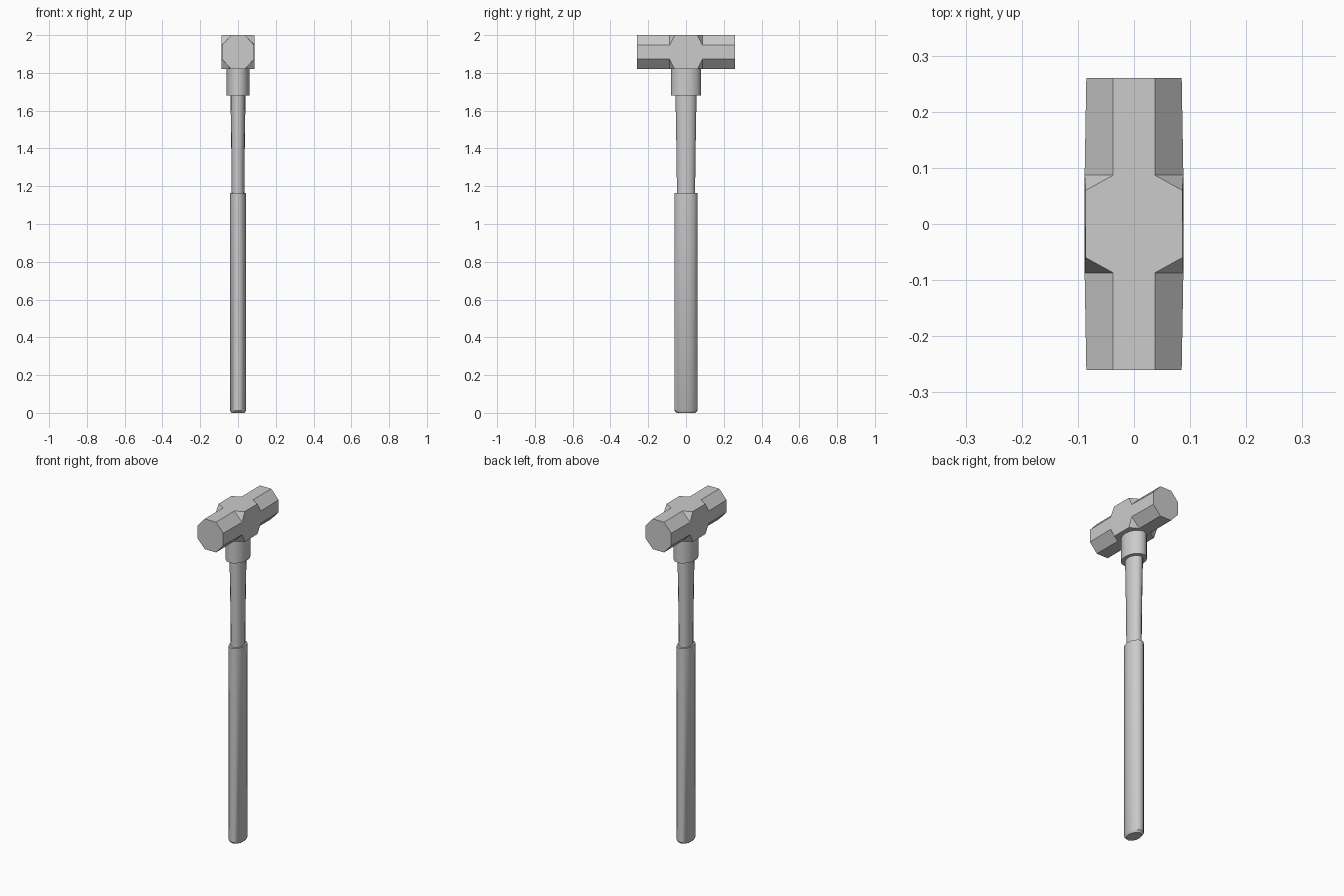
import bpy, bmesh
from math import cos, sin, tau, radians

if "Cube" in bpy.data.objects:
    bpy.data.objects.remove(bpy.data.objects["Cube"])

grey = bpy.data.materials.new("light grey")
grey.use_nodes = True
grey.diffuse_color = (0.6, 0.6, 0.6, 1)
grey.node_tree.nodes["Principled BSDF"].inputs["Base Color"].default_value = (0.6, 0.6, 0.6, 1)


def finish(bm, name, smooth=False):
    bmesh.ops.recalc_face_normals(bm, faces=bm.faces)
    mesh = bpy.data.meshes.new(name)
    bm.to_mesh(mesh)
    bm.free()
    mesh.materials.append(grey)
    obj = bpy.data.objects.new(name, mesh)
    bpy.context.collection.objects.link(obj)
    if smooth:
        bpy.ops.object.select_all(action='DESELECT')
        obj.select_set(True)
        bpy.context.view_layer.objects.active = obj
        bpy.ops.object.shade_smooth_by_angle(angle=radians(40))
    return obj


def oval_loft(name, sections, sides=16):
    """Stack of oval rings given as (z, half width, half depth)."""
    bm = bmesh.new()
    rings = []
    for z, rx, ry in sections:
        rings.append([bm.verts.new((rx * cos(tau * i / sides), ry * sin(tau * i / sides), z))
                      for i in range(sides)])
    for a, b in zip(rings, rings[1:]):
        for i in range(sides):
            j = (i + 1) % sides
            bm.faces.new((a[i], a[j], b[j], b[i]))
    bm.faces.new(rings[0])
    bm.faces.new(rings[-1])
    return finish(bm, name, smooth=True)


# Handle: grip with a softened butt, tapered neck, collar under the head
oval_loft("grip", [(0, 0.034, 0.05), (0.012, 0.043, 0.062), (1.165, 0.043, 0.062)])
oval_loft("neck", [(1.15, 0.034, 0.048), (1.35, 0.035, 0.05), (1.69, 0.04, 0.056)])
oval_loft("collar", [(1.68, 0.06, 0.08), (1.84, 0.06, 0.08)])

# Head: octagonal ends running into a square-cornered middle
CENTRE, HALF, FLAT = 1.91, 0.09, 0.037
SHOULDER, CORNER = 0.087, 0.06
bm = bmesh.new()


def octagon(y, width):
    quarter = [(width, FLAT), (FLAT, HALF)]
    pts = quarter + [(-x, z) for x, z in reversed(quarter)]
    pts += [(-x, -z) for x, z in pts]
    return [bm.verts.new((x, y, CENTRE + z)) for x, z in pts]


inner, corners = {}, {}
for s in (-1, 1):
    end = octagon(s * 0.26, 0.085)
    inner[s] = octagon(s * SHOULDER, 0.088)
    corners[s] = [bm.verts.new((sx * 0.086, s * CORNER, CENTRE + sz * HALF))
                  for sx, sz in ((1, 1), (-1, 1), (-1, -1), (1, -1))]
    bm.faces.new(end)
    for i in range(8):
        j = (i + 1) % 8
        bm.faces.new((end[i], end[j], inner[s][j], inner[s][i]))
    for k in range(4):
        bm.faces.new((inner[s][2 * k], inner[s][2 * k + 1], corners[s][k]))

# Middle faces: one hexagon plus corner points on each of the four sides
for k in range(4):
    n = (k + 1) % 4
    loop = []
    for s, step in ((-1, 1), (1, -1)):
        row = [corners[s][k], inner[s][2 * k + 1], inner[s][2 * n], corners[s][n]]
        loop += row[::step]
    bm.faces.new(loop)
finish(bm, "hammer_head")
